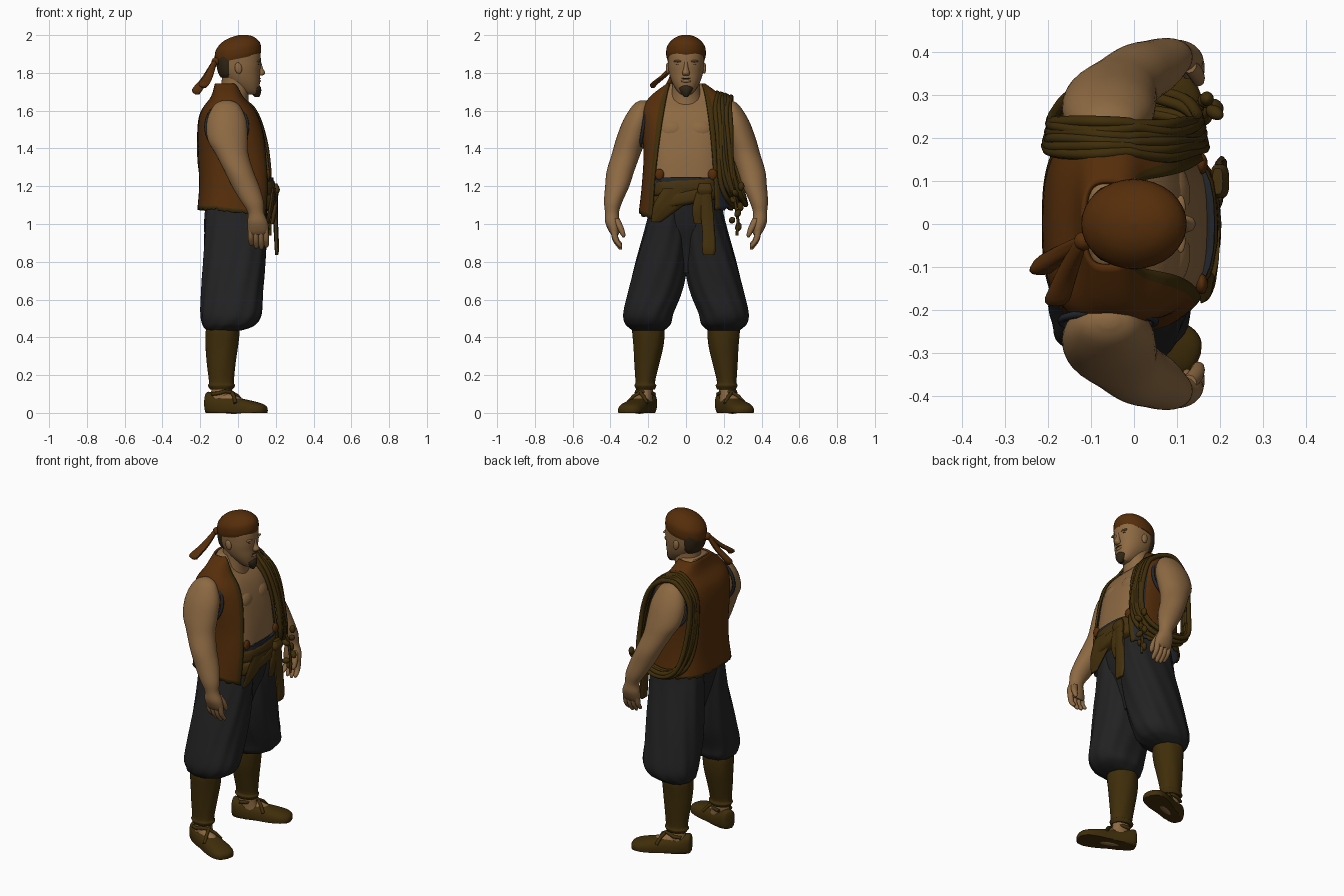
import bpy, bmesh, math, random
from mathutils import Matrix, Vector

random.seed(4)


def mat(name, r, g, b):
    m = bpy.data.materials.new(name)
    m.diffuse_color = (r, g, b, 1)
    return m


SKIN = mat("skin", .265, .142, .055)
RUST = mat("rust_cloth", .092, .027, .003)
OLIVE = mat("olive_leather", .05, .027, .003)
SASH = mat("sash_cloth", .06, .031, .004)
PANTS = mat("charcoal_cloth", .016, .016, .017)
HAIR = mat("dark_hair", .03, .018, .007)
BLUE = mat("blue_lining", .016, .02, .026)


def finish(name, verts, faces, mats, angle=50, recalc=True):
    me = bpy.data.meshes.new(name)
    me.from_pydata(verts, [], faces)
    if recalc:
        bm = bmesh.new()
        bm.from_mesh(me)
        bmesh.ops.recalc_face_normals(bm, faces=bm.faces)
        bm.to_mesh(me)
        bm.free()
    for m in mats:
        me.materials.append(m)
    ob = bpy.data.objects.new(name, me)
    bpy.context.collection.objects.link(ob)
    bpy.ops.object.select_all(action='DESELECT')
    ob.select_set(True)
    bpy.context.view_layer.objects.active = ob
    bpy.ops.object.shade_smooth_by_angle(angle=math.radians(angle))
    return ob


def smooth_rows(rows, k):
    """Catmull-Rom interpolation through the key sections."""
    out = []
    for i in range(len(rows) - 1):
        a, b, c, d = (rows[max(i - 1, 0)], rows[i], rows[i + 1], rows[min(i + 2, len(rows) - 1)])
        for j in range(k):
            t = j / k
            out.append([q + .5 * t * (r - p + t * (2 * p - 5 * q + 4 * r - s + t * (3 * (q - r) + s - p)))
                        for p, q, r, s in zip(a, b, c, d)])
    return out + [list(rows[-1])]


def sup(v, n):
    return math.copysign(abs(v) ** (2 / n), v)


def loft(name, rows, m, n=2.0, seg=32, k=4, side=1, shear=(0, 0), ripple=(0, 0), mtx=None, floor=False):
    """Skin through horizontal sections (z, cx, cy, rx, ry)."""
    rows = smooth_rows(rows, k)
    verts, faces = [], []
    for ri, (z, cx, cy, rx, ry) in enumerate(rows):
        for j in range(seg):
            a = math.tau * j / seg
            f = 1 + ripple[0] * math.sin(ripple[1] * a + ri * .35)
            x = cx + max(rx, .001) * f * sup(math.cos(a), n)
            y = side * (cy + max(ry, .001) * f * sup(math.sin(a), n))
            v = Vector((x, y, z + shear[0] * x + shear[1] * y))
            if mtx:
                v = mtx @ v
            if floor:
                v.z = max(v.z, 0)
            verts.append(v)
    for i in range(len(rows) - 1):
        for j in range(seg):
            j2 = (j + 1) % seg
            faces.append((i * seg + j, i * seg + j2, (i + 1) * seg + j2, (i + 1) * seg + j))
    faces += [tuple(range(seg)), tuple(range(len(verts) - seg, len(verts)))]
    return finish(name, verts, faces, [m])


def ball(name, loc, size, m, rot=(0, 0, 0)):
    bpy.ops.mesh.primitive_uv_sphere_add(segments=20, ring_count=12, location=loc, rotation=rot)
    ob = bpy.context.object
    ob.name, ob.scale = name, size
    ob.data.materials.append(m)
    bpy.ops.object.shade_smooth()
    return ob


def tube(name, pts, r, m, closed=False):
    cu = bpy.data.curves.new(name, 'CURVE')
    cu.dimensions, cu.bevel_depth, cu.bevel_resolution, cu.use_fill_caps = '3D', r, 2, True
    sp = cu.splines.new('POLY')
    sp.points.add(len(pts) - 1)
    for p, co in zip(sp.points, pts):
        p.co = (*co, 1)
    sp.use_cyclic_u = closed
    sp.use_smooth = True
    cu.materials.append(m)
    ob = bpy.data.objects.new(name, cu)
    bpy.context.collection.objects.link(ob)
    bpy.ops.object.select_all(action='DESELECT')
    ob.select_set(True)
    bpy.context.view_layer.objects.active = ob
    bpy.ops.object.convert(target='MESH')


# Torso and pecs
N = 2.9
BODY = [(1.08, -.02, 0, .195, .25), (1.2, -.008, 0, .198, .235), (1.35, -.017, 0, .193, .225),
        (1.5, -.035, 0, .178, .232), (1.6, -.047, 0, .146, .232), (1.675, -.055, 0, .088, .19),
        (1.745, -.06, 0, .062, .1)]
loft("torso", [(z, x, y, a - .016, b - .018) for z, x, y, a, b in BODY[1:]], SKIN, n=N, seg=48, k=5)
loft("neck", [(1.56, -.035, 0, .1, .12), (1.65, -.03, 0, .085, .09), (1.72, -.015, 0, .075, .073),
              (1.8, -.01, 0, .075, .073)], SKIN)
for s in (-1, 1):
    ball("pectoral", (.08, s * .07, 1.5), (.05, .08, .062), SKIN, (0, -.3, 0))

# Open vest with trim at the edges and a lining inside
rows = smooth_rows(BODY, 5)
cols = 72
verts, faces = [], []
for i, (z, cx, cy, rx, ry) in enumerate(rows):
    t = (z - 1.08) / .665
    left, right = .18 - .09 * t ** 1.5, .155 - .065 * t ** 2
    a0 = math.asin(min(right / ry, .97) ** (N / 2))
    a1 = math.tau - math.asin(min(left / ry, .97) ** (N / 2))
    for j in range(cols + 1):
        a = a0 + (a1 - a0) * j / cols
        drop = .05 * max(0, 1 - t * 4) * max(0, j / cols - .75) * 4
        rag = random.uniform(-.01, .008) if i == 0 else 0
        verts.append((cx + rx * sup(math.cos(a), N), ry * sup(math.sin(a), N), z - drop + rag))
for i in range(len(rows) - 1):
    for j in range(cols):
        p = i * (cols + 1) + j
        faces.append((p, p + 1, p + cols + 2, p + cols + 1))
vest = finish("vest", verts, faces, [RUST, OLIVE, BLUE, BLUE], recalc=False)
for idx, p in enumerate(vest.data.polygons):
    r, c = divmod(idx, cols)
    p.material_index = 2 if 2 <= c < 8 and r < 21 else int(r == 0 or c < 2 or c > cols - 3)
sol = vest.modifiers.new("thickness", 'SOLIDIFY')
sol.thickness, sol.offset, sol.material_offset = .012, -1, 2

# Head, face and ears
loft("head", [(1.685, .07, 0, .03, .025), (1.705, .056, 0, .053, .047), (1.75, .03, 0, .086, .074),
              (1.8, .01, 0, .107, .09), (1.85, .003, 0, .118, .096), (1.92, 0, 0, .113, .094),
              (1.97, 0, 0, .065, .055)], SKIN, n=2.2)
loft("nose", [(1.785, .118, 0, .012, .015), (1.8, .12, 0, .024, .02), (1.825, .116, 0, .016, .013),
              (1.86, .112, 0, .01, .01)], SKIN, seg=16)
ball("lips", (.11, 0, 1.757), (.011, .027, .009), SKIN)
ball("moustache", (.112, 0, 1.771), (.009, .026, .003), HAIR)
loft("goatee", [(1.672, .1, 0, .012, .01), (1.695, .096, 0, .026, .027), (1.72, .09, 0, .032, .038),
                (1.737, .092, 0, .02, .02)], HAIR, seg=20)
loft("hair", [(1.775, -.055, 0, .035, .06), (1.8, -.055, 0, .05, .08), (1.85, -.055, 0, .06, .09),
              (1.9, -.045, 0, .07, .09)], HAIR)
for s in (-1, 1):
    ball("ear", (.002, s * .096, 1.825), (.019, .011, .03), SKIN, (0, -.15, 0))
    ball("brow", (.109, s * .04, 1.862), (.011, .027, .006), SKIN)
    ball("eye", (.108, s * .038, 1.846), (.006, .014, .002), HAIR)

# Bandana cap, knot and tails
loft("bandana", [(1.875, 0, 0, .119, .101), (1.9, 0, 0, .123, .105), (1.94, -.002, 0, .117, .1),
                 (1.975, -.004, 0, .086, .072), (1.993, -.004, 0, .045, .038), (1.999, 0, 0, .002, .002)],
     RUST, shear=(.2, 0))
ball("bandana_knot", (-.118, -.04, 1.86), (.022, .022, .022), RUST)
for dx, dy, dz in ((-.085, -.06, .185), (-.05, -.13, .15)):
    loft("bandana_tail", [(1.87, -.12, -.04, .012, .014), (1.87 - dz * .5, -.128 + dx * .5, -.04 + dy * .5, .022, .018),
                          (1.87 - dz * .85, -.13 + dx, -.04 + dy, .028, .02),
                          (1.87 - dz, -.13 + dx, -.045 + dy, .01, .008)], RUST, seg=16, ripple=(.12, 3))

# Trousers
loft("trouser_hips", [(.74, -.02, 0, .08, .05), (.88, -.02, 0, .12, .17), (.98, -.012, 0, .15, .18),
                      (1.08, -.01, 0, .168, .195), (1.25, 0, 0, .178, .19)], PANTS, n=2.4, ripple=(.008, 16))
for s in (-1, 1):
    loft("trouser_leg", [(.435, -.075, .2, .085, .08), (.45, -.06, .2, .12, .1), (.475, -.045, .2, .145, .122),
                         (.53, -.035, .198, .162, .132), (.65, -.03, .162, .163, .142), (.78, -.022, .134, .164, .138),
                         (.92, -.015, .11, .164, .122), (1.05, -.01, .098, .165, .1), (1.13, -.01, .095, .15, .095)],
         PANTS, n=2.3, seg=64, side=s, ripple=(.02, 11))

    # Gaiters with wrapped bands, and bare ankles
    loft("gaiter", [(.125, -.088, .215, .06, .05), (.145, -.088, .215, .072, .058), (.165, -.088, .215, .066, .052),
                    (.26, -.088, .207, .076, .066), (.35, -.085, .2, .086, .079), (.43, -.082, .2, .09, .086),
                    (.46, -.08, .2, .085, .08)], OLIVE, side=s, ripple=(.015, 7))
    loft("ankle", [(.03, -.08, .22, .07, .042), (.09, -.085, .217, .058, .04), (.16, -.088, .215, .052, .042)],
         SKIN, side=s)

    # Shoe, instep and crossed straps, turned outward
    yaw = s * math.radians(22)
    fwd = Vector((math.cos(yaw), math.sin(yaw), 0))
    lat = Vector((-fwd.y, fwd.x, 0))
    M = Matrix.Translation((-.15, s * .195, 0)) @ Matrix(
        ((0, lat.x, fwd.x, 0), (0, lat.y, fwd.y, 0), (1, 0, 0, 0), (0, 0, 0, 1)))
    loft("shoe", [(-.022, .05, 0, .03, .02), (-.008, .05, 0, .062, .042), (.06, .028, 0, .064, .052),
                  (.14, .018, 0, .066, .058), (.22, .014, 0, .054, .068), (.28, .012, 0, .042, .064),
                  (.312, .012, 0, .028, .045), (.324, .014, 0, .01, .014)], OLIVE, n=2.4, mtx=M, floor=True)
    loft("instep", [(.06, .06, 0, .058, .038), (.13, .047, 0, .052, .04), (.19, .036, 0, .036, .038),
                    (.22, .03, 0, .012, .015)], SKIN, mtx=M)
    for d in (-1, 1):
        tube("shoe_strap", [M @ Vector(p) for p in ((.05, -d * .056, .17), (.088, -d * .028, .15), (.108, 0, .127),
                                                    (.114, d * .03, .1), (.104, d * .046, .07), (.1, d * .04, .03))], .01, OLIVE)

    # Arms
    loft("arm", [(1.655, -.06, .225, .02, .015), (1.63, -.06, .235, .066, .045), (1.55, -.06, .258, .104, .074),
                 (1.45, -.055, .29, .107, .08), (1.37, -.032, .317, .087, .076), (1.28, .005, .347, .077, .073),
                 (1.2, .04, .364, .073, .064), (1.12, .075, .385, .06, .049), (1.06, .095, .392, .043, .037),
                 (1.01, .103, .389, .054, .039), (.965, .107, .38, .055, .03), (.945, .107, .376, .045, .02)],
         SKIN, side=s)
    for q in range(4):
        x, ln = .066 + .027 * q, (.085, .1, .105, .095)[q]
        loft("finger", [(.985, x, .384, .014, .019), (.97 - ln * .5, x + .002, .374, .015, .016),
                        (.97 - ln * .85, x + .004, .353, .013, .014), (.97 - ln, x + .004, .346, .005, .006)],
             SKIN, seg=12, side=s)
    loft("thumb", [(1.03, .128, .372, .018, .02), (.985, .145, .35, .018, .018), (.945, .15, .334, .014, .013),
                   (.928, .15, .33, .004, .004)], SKIN, seg=12, side=s)

    # Frayed armhole edge
    tube("armhole_edge", [(-.06 + .11 * math.cos(a), s * (.226 - .02 * math.sin(a)), 1.515 + .125 * math.sin(a))
                          for a in [math.tau * i / 40 for i in range(40)]], .009, BLUE, True)
    # Shirt hem showing at the waist
    ball("inner_hem", (.158, s * .14, 1.262), (.014, .024, .03), RUST)

# Waist band and sash with knot and hanging ends
loft("waist_band", [(1.18, .005, 0, .188, .2), (1.247, .002, 0, .186, .2)], BLUE, n=2.7, k=2)
for z, e, k in ((1.2, 0, .06), (1.145, .006, .2)):
    loft("sash", [(z - .045, .01, 0, .165, .185), (z - .03, .01, 0, .184 + e, .2), (z + .02, .01, 0, .184 + e, .2),
                  (z + .037, .01, 0, .174, .19)], SASH, n=2.7, seg=48, shear=(0, k), ripple=(.008, 13))
loft("sash_knot", [(1.14, .19, .1, .012, .03), (1.18, .2, .1, .022, .04), (1.215, .195, .1, .012, .03)], SASH, n=3)
loft("sash_tail", [(1.17, .198, .105, .015, .028), (1.05, .198, .112, .013, .034), (.95, .202, .12, .012, .033),
                   (.87, .206, .122, .012, .035), (.835, .204, .12, .008, .028)], SASH, n=2.6, ripple=(.05, 6))
loft("sash_tail_short", [(1.17, .198, .08, .012, .025), (1.08, .195, .065, .012, .032), (1.0, .18, .065, .01, .022)], SASH)
loft("sash_drape", [(1.19, .186, -.03, .014, .09), (1.11, .178, -.085, .015, .08), (1.05, .167, -.13, .012, .05),
                    (1.01, .158, -.16, .006, .025)], SASH, ripple=(.04, 8))

# Coiled rope slung over one shoulder, following the body
PATH = [(0, .165, 1.675), (.08, .16, 1.61), (.128, .165, 1.5), (.158, .173, 1.36), (.16, .19, 1.23), (.11, .225, 1.14),
        (-.04, .25, 1.11), (-.15, .235, 1.16), (-.195, .195, 1.3), (-.203, .175, 1.48), (-.182, .17, 1.6),
        (-.09, .165, 1.69), (0, .165, 1.675)]
for q in range(6):
    ph, low = random.random() * 6, random.uniform(-.02, .01)
    pts = []
    for i, (x, y, z) in enumerate(smooth_rows(PATH, 5)[:-1]):
        hi = max(0, (z - 1.35) / .33)
        pts.append((x * (1 - .018 * q * (1 - hi)), y + .014 * q + .004 * math.sin(i * .4 + ph),
                    z + low * (1 - hi) - hi * .004 * q))
    tube("rope_coil", pts, .0135, OLIVE, True)

# Tassels hanging from the rope
for q in range(7):
    ball("tassel", (.17 + .02 * math.sin(q * 2), .268 + .024 * math.cos(q * 1.9), 1.2 - .036 * q),
         (.016, .017, .024), OLIVE, (q, 0, q))
tube("tassel_cord", [(.13, .225, 1.26), (.165, .255, 1.15), (.17, .275, 1.02), (.17, .27, .94)], .008, OLIVE)
